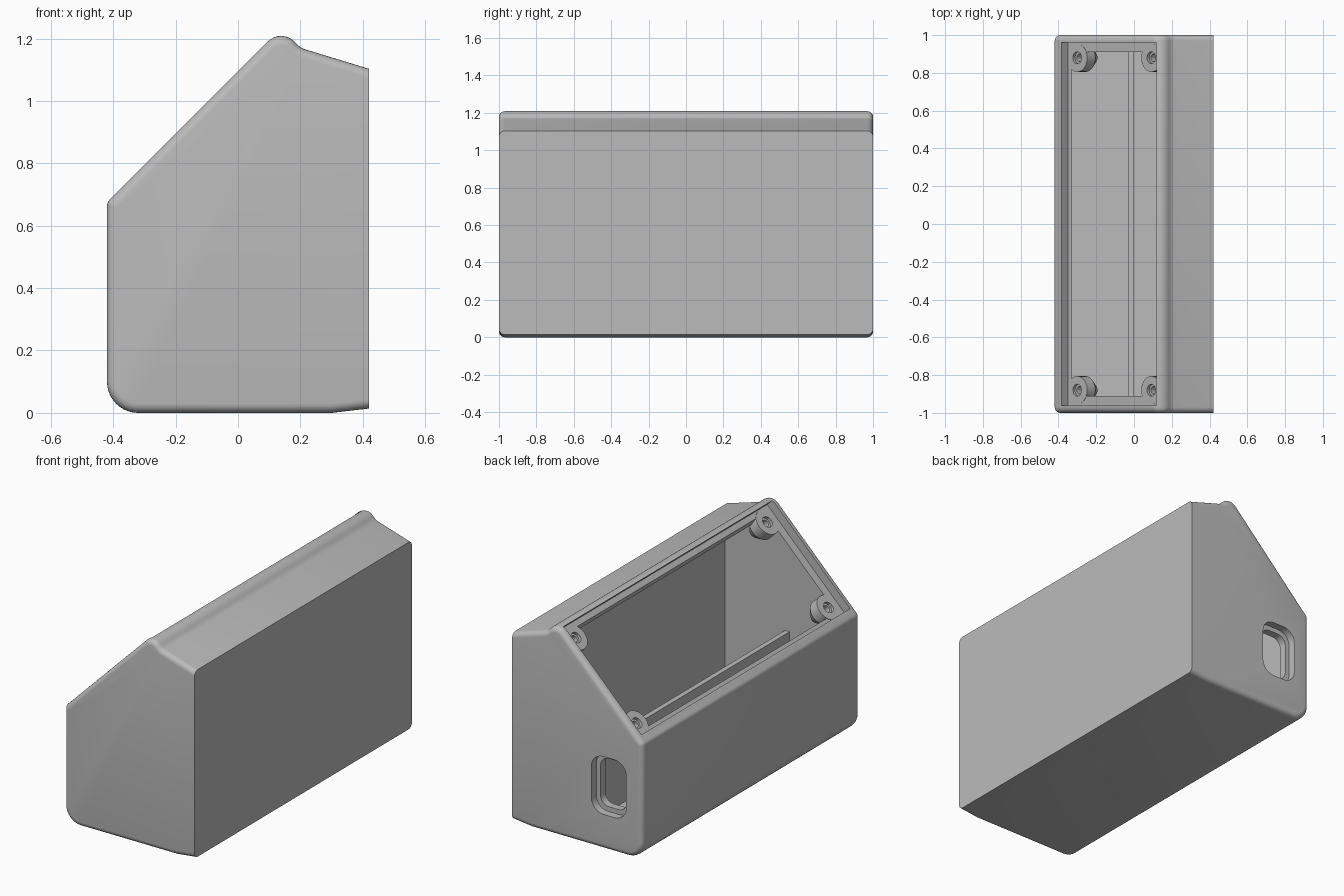
import bpy, bmesh, math
from mathutils import Vector, Matrix

if "Cube" in bpy.data.objects:
    bpy.data.objects.remove(bpy.data.objects["Cube"])

grey = bpy.data.materials.new("light grey plastic")
grey.diffuse_color = (0.5, 0.5, 0.5, 1)
grey.use_nodes = True
grey.node_tree.nodes["Principled BSDF"].inputs["Base Color"].default_value = grey.diffuse_color

R2 = math.sqrt(0.5)


def slope(s, d, y=0.0):
    """Point on the slanted opening: s up the slope, d inward from it."""
    return Vector((-0.42 + R2 * (s + d), y, 0.675 + R2 * (s - d)))


def rounded(points):
    """Polygon from (u, v, radius, segments) corners with circular fillets."""
    out = []
    for i, (u, v, r, n) in enumerate(points):
        p = Vector((u, v))
        if r == 0:
            out.append(p)
            continue
        a = (Vector(points[i - 1][:2]) - p).normalized()
        b = (Vector(points[(i + 1) % len(points)][:2]) - p).normalized()
        half = a.angle(b) / 2
        c = p + (a + b).normalized() * (r / math.sin(half))
        t = r / math.tan(half)
        va, vb = p + a * t - c, p + b * t - c
        ang = va.angle_signed(vb)
        for k in range(n + 1):
            out.append(c + Matrix.Rotation(-ang * k / n, 2) @ va)
    return out


def add_object(name, bm):
    bmesh.ops.recalc_face_normals(bm, faces=bm.faces)
    me = bpy.data.meshes.new(name)
    bm.to_mesh(me)
    bm.free()
    me.materials.append(grey)
    ob = bpy.data.objects.new(name, me)
    bpy.context.collection.objects.link(ob)
    return ob


def prism(name, outline, y0, y1, bevel=0.0):
    """Extrude an x-z outline along y, optionally rounding the end rims."""
    bm = bmesh.new()
    lo = bm.faces.new([bm.verts.new((p[0], y0, p[1])) for p in outline])
    ext = bmesh.ops.extrude_face_region(bm, geom=[lo], use_keep_orig=True)
    for v in ext["geom"]:
        if isinstance(v, bmesh.types.BMVert):
            v.co.y = y1
    bmesh.ops.recalc_face_normals(bm, faces=bm.faces)
    if bevel:
        rim = [e for e in bm.edges
               if abs(e.verts[0].co.y - e.verts[1].co.y) < 1e-5
               and min(v.co.x for v in e.verts) < 0.419]
        bmesh.ops.bevel(bm, geom=rim, offset=bevel, segments=5,
                        profile=0.5, affect='EDGES')
    return add_object(name, bm)


def cut(body, cutter):
    cutter.hide_render = True
    cutter.hide_viewport = True
    m = body.modifiers.new(cutter.name, 'BOOLEAN')
    m.operation, m.solver, m.object = 'DIFFERENCE', 'EXACT', cutter


def smooth(ob):
    bpy.ops.object.select_all(action='DESELECT')
    ob.select_set(True)
    bpy.context.view_layer.objects.active = ob
    bpy.ops.object.shade_smooth_by_angle(angle=math.radians(30))


# Outer case: wedge-topped box with rounded edges, flat on the +x side
case = prism("case", rounded([
    (-0.42, 0.0, 0.10, 10), (-0.42, 0.675, 0.03, 4), (0.14, 1.235, 0.06, 8),
    (0.20, 1.17, 0.06, 5), (0.42, 1.103, 0, 0), (0.42, 0.014, 0, 0),
    (0.30, 0.0, 0, 0)]), -1, 1, bevel=0.03)

# Hollow interior
a, b = slope(0.077, 0.04), slope(0.725, 0.04)
cut(case, prism("cavity_cutter", [
    (-0.33, 0.09), (-0.33, a.z - 0.01), (a.x - 0.005, a.z), (b.x, b.z),
    (0.15, 1.11), (0.385, 1.04), (0.385, 0.09)], -0.91, 0.91))

# Shallow seat for a lid around the slanted opening
seat = [slope(0.05, 0.05), slope(0.05, -0.1), slope(0.755, -0.1), slope(0.755, 0.05)]
cut(case, prism("lid_seat_cutter", [(p.x, p.z) for p in seat], -0.96, 0.96))


# Socket opening in the +y end: wide recess, then a smaller through hole
def slot(name, w, h, r, y0, y1):
    x, z = -0.203, 0.372
    return prism(name, rounded([
        (x - w, z - h, r, 6), (x - w, z + h, r, 6),
        (x + w, z + h, r, 6), (x + w, z - h, r, 6)]), y0, y1)


cut(case, slot("socket_recess_cutter", 0.112, 0.168, 0.075, 0.955, 1.1))
cut(case, slot("socket_hole_cutter", 0.085, 0.14, 0.055, 0.85, 1.1))

# Apply the cuts so that edges can be shaded by angle
dg = bpy.context.evaluated_depsgraph_get()
mesh = bpy.data.meshes.new_from_object(case.evaluated_get(dg))
case.modifiers.clear()
case.data = mesh
smooth(case)

# Screw bosses in the corners of the opening, each with a stepped hole
BOSS = [(0.03, 0.17), (0.075, 0.11), (0.075, 0.048), (0.032, 0.048),
        (0.032, 0.065), (0.02, 0.065), (0.02, 0.15), (0.0, 0.15)]
for s, row in ((0.12, "lower"), (0.675, "upper")):
    for side, end in ((-1, "front"), (1, "back")):
        bm = bmesh.new()
        n, t = Vector((R2, 0, -R2)), Vector((R2, 0, R2))
        rings = []
        for r, d in [(0.0, 0.17)] + BOSS:
            c = slope(s, 0, side * 0.88) + n * d
            rings.append([bm.verts.new(
                c + t * r * math.cos(k * math.pi / 12)
                + Vector((0, r * math.sin(k * math.pi / 12), 0))) for k in range(24)])
        for p, q in zip(rings, rings[1:]):
            for k in range(24):
                j = (k + 1) % 24
                bm.faces.new((p[k], p[j], q[j], q[k]))
        bmesh.ops.remove_doubles(bm, verts=bm.verts, dist=1e-5)
        smooth(add_object(f"{row}_{end}_screw_boss", bm))

# Upright rib running the length of the interior
prism("inner_rib", [(-0.03, 0.08), (-0.03, 0.5), (0.0, 0.5), (0.0, 0.08)], -0.915, 0.915)
